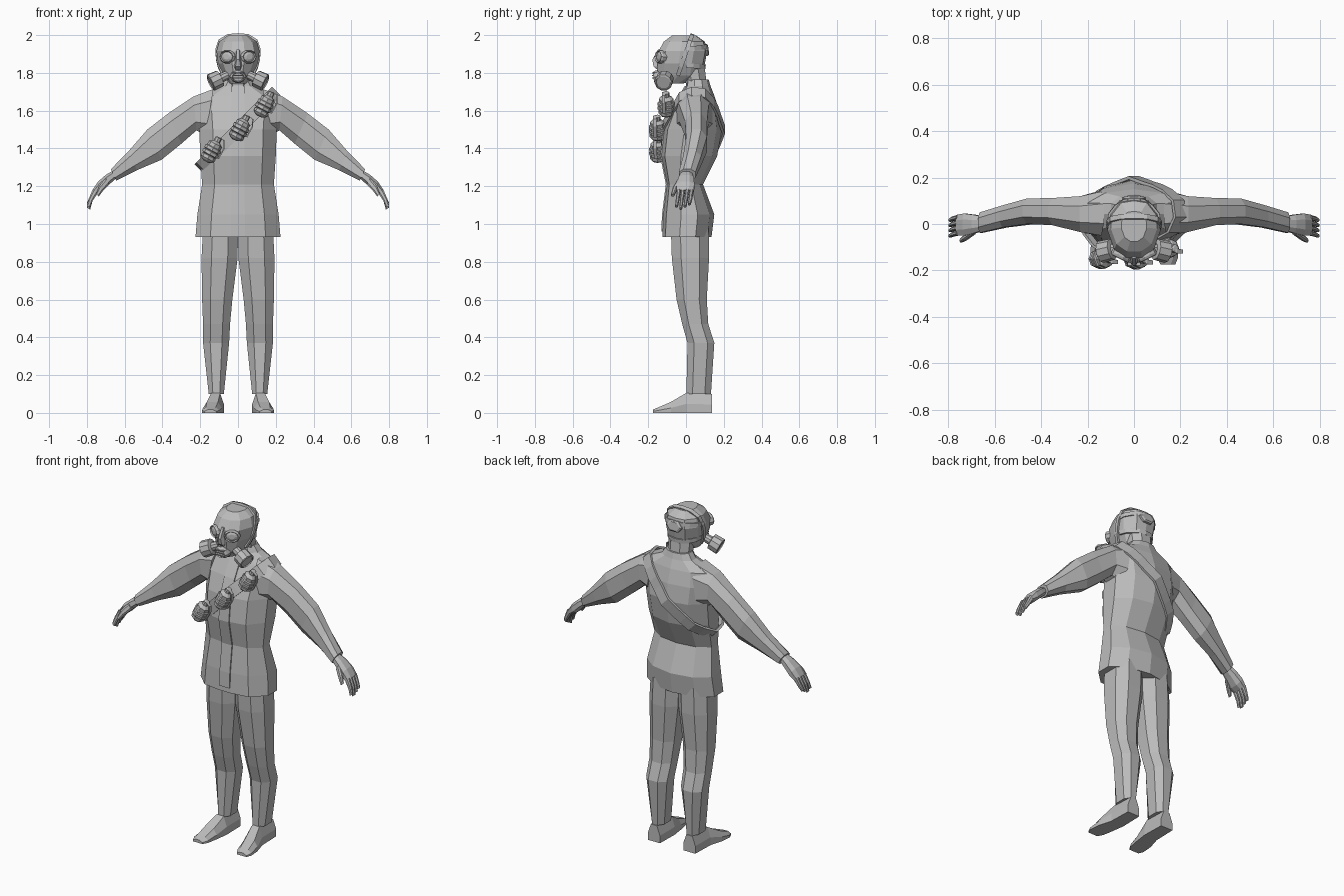
import bpy, bmesh, math
from mathutils import Vector, Matrix
from mathutils.bvhtree import BVHTree

cube = bpy.data.objects.get("Cube")
if cube:
    bpy.data.objects.remove(cube, do_unlink=True)

grey = bpy.data.materials.new("plain_grey")
grey.use_nodes = True
grey.diffuse_color = (0.5, 0.5, 0.5, 1)
bsdf = grey.node_tree.nodes["Principled BSDF"]
bsdf.inputs["Base Color"].default_value = (0.5, 0.5, 0.5, 1)
bsdf.inputs["Roughness"].default_value = 0.8


def loft(name, rings, closed=False):
    """Skin a row of point rings; returns a ray-cast tree of the result."""
    bm = bmesh.new()
    rows = [[bm.verts.new(p) for p in ring] for ring in rings]
    n = len(rows[0])
    pairs = list(zip(rows, rows[1:])) + ([(rows[-1], rows[0])] if closed else [])
    for a, b in pairs:
        for i in range(n):
            j = (i + 1) % n
            bm.faces.new((a[i], a[j], b[j], b[i]))
    if not closed:
        bm.faces.new(rows[0])
        bm.faces.new(rows[-1])
    bmesh.ops.recalc_face_normals(bm, faces=bm.faces)
    mesh = bpy.data.meshes.new(name)
    bm.to_mesh(mesh)
    tree = BVHTree.FromBMesh(bm)
    bm.free()
    mesh.materials.append(grey)
    bpy.context.collection.objects.link(bpy.data.objects.new(name, mesh))
    return tree


def body_ring(half, z, hw, yf, yb):
    """Symmetric horizontal ring from a half outline running front to back."""
    mid, dep = (yf + yb) / 2, (yb - yf) / 2
    right = [Vector((hw * u, mid + dep * v, z)) for u, v in half]
    left = [Vector((-p.x, p.y, z)) for p in reversed(right) if p.x > 1e-5]
    return right + left


OCT = [(0.45, -1), (1, -0.5), (1, 0.5), (0.45, 1),
       (-0.45, 1), (-1, 0.5), (-1, -0.5), (-0.45, -1)]


def limb_ring(s, top, bottom, y0, y1):
    """Octagon between an upper and a lower point, spanning y0 to y1."""
    a, b = Vector((s * top[0], 0, top[1])), Vector((s * bottom[0], 0, bottom[1]))
    return [(a + b) / 2 + (a - b) / 2 * v + Vector((0, (y0 + y1) / 2 + (y1 - y0) / 2 * u, 0))
            for u, v in OCT]


def turned(name, profile, matrix, sides=8):
    loft(name, [[matrix @ Vector((r * math.cos(math.tau * i / sides),
                                  r * math.sin(math.tau * i / sides), h))
                 for i in range(sides)] for r, h in profile])


def aim(pos, direction, scale=(1, 1, 1)):
    q = Vector(direction).to_track_quat('Z', 'Y')
    return Matrix.LocRotScale(Vector(pos), q, Vector(scale))


def strap(name, points, outs, side, w, t, closed=False):
    side = Vector(side).normalized()
    loft(name, [[p + side * w * a + o * t * b
                 for a, b in ((-.5, 0), (.5, 0), (.5, 1), (-.5, 1))]
                for p, o in zip(points, outs)], closed)


# Jacket body with raised collar
jacket_rows = [(.93, .225, -.125, .135), (1.05, .215, -.12, .15), (1.21, .19, -.10, .09),
               (1.36, .2, -.13, .165), (1.5, .205, -.115, .19), (1.6, .215, -.075, .175),
               (1.68, .2, -.03, .15), (1.73, .10, 0, .13), (1.765, .075, .005, .12)]
JACKET = [(.17, -1), (.65, -.88), (1, -.3), (1, .35), (.62, .82), (0, 1)]
trees = [loft("jacket", [body_ring(JACKET, *r) for r in jacket_rows])]

# Front closing flap
flap = [(.96, -.124)] + [(r[0], r[2]) for r in jacket_rows[1:8]]
strap("jacket_front_flap", [Vector((0, y + .004, z)) for z, y in flap],
      [Vector((0, -1, 0))] * len(flap), (1, 0, 0), .068, .011)

# Neck
NECK = [(.45, -1), (1, -.4), (1, .4), (.45, 1)]
loft("neck", [body_ring(NECK, 1.70, .066, .01, .115), body_ring(NECK, 1.82, .07, -.02, .1)])

for s, label in ((1, "left"), (-1, "right")):
    # Sleeve, flared a little at the cuff
    sleeve = [((.13, 1.715), (.17, 1.47), -.05, .14), ((.235, 1.675), (.22, 1.495), -.035, .12),
              ((.37, 1.585), (.30, 1.425), -.005, .112), ((.48, 1.5), (.405, 1.34), 0, .11),
              ((.58, 1.385), (.535, 1.285), -.015, .08), ((.673, 1.29), (.645, 1.23), -.038, .05)]
    trees.append(loft(label + "_sleeve", [limb_ring(s, *r) for r in sleeve]))

    # Hand: palm, four fingers and thumb
    loft(label + "_palm", [limb_ring(s, *r) for r in (
        ((.65, 1.29), (.635, 1.25), -.025, .03), ((.70, 1.26), (.675, 1.215), -.04, .04),
        ((.74, 1.225), (.715, 1.175), -.05, .045), ((.77, 1.18), (.745, 1.16), -.05, .04))])
    for k in range(4):
        y = -.049 + .0225 * k
        tip = 1.075 + .012 * abs(k - 1)
        loft(label + "_finger", [limb_ring(s, *r) for r in (
            ((.768, 1.185), (.744, 1.162), y, y + .021),
            ((.79, 1.135), (.77, 1.122), y - .005, y + .014),
            ((.80, tip + .012), (.783, tip), y - .009, y + .006))])
    loft(label + "_thumb", [limb_ring(s, *r) for r in (
        ((.70, 1.245), (.68, 1.21), -.045, -.015), ((.735, 1.2), (.715, 1.175), -.07, -.045),
        ((.752, 1.16), (.738, 1.145), -.08, -.062))])

    # Trouser leg
    leg = [(.98, 0, .185, -.08, .12), (.82, .002, .193, -.075, .122), (.6, .03, .19, -.05, .11),
           (.47, .042, .185, -.02, .118), (.37, .047, .185, .008, .15), (.1, .075, .155, .002, .132)]
    loft(label + "_trouser_leg", [
        [Vector((s * ((a + b) / 2 + (b - a) / 2 * u), (c + d) / 2 + (d - c) / 2 * v, z))
         for u, v in OCT] for z, a, b, c, d in leg])

    # Shoe, turned slightly outwards
    shoe = [(.137, .078, .158, .1), (.0, .075, .162, .105), (-.08, .086, .185, .058),
            (-.145, .098, .19, .03), (-.175, .115, .178, .018)]
    loft(label + "_shoe", [
        [Vector((s * x, y, z)) for x, z in
         ((a, 0), (b, 0), (b, h * .45), (b - .02, h), (a + .02, h), (a, h * .45))]
        for y, a, b, h in shoe])

# Head
HEAD = [(.3, -1), (.75, -.72), (1, -.1), (.95, .45), (.55, .92), (0, 1)]
head_rows = [(1.745, .045, -.125, -.01), (1.785, .075, -.148, .085), (1.85, .105, -.152, .1),
             (1.915, .114, -.145, .112), (1.965, .1, -.118, .1), (1.997, .055, -.075, .055)]
head = loft("head", [body_ring(HEAD, *r) for r in head_rows])


def wrap(tree_list, centre, directions, lift, reach=.6):
    """Surface points around a centre, lifted along each direction."""
    points = []
    for d in directions:
        start = centre + d * reach
        hits = [t.ray_cast(start, -d, reach) for t in tree_list]
        dist = min((h[3] for h in hits if h[0]), default=reach - .1)
        points.append(start - d * (dist - lift))
    return points


# Mask rim over the crown and head straps
def arc(u, v, start, end, count):
    u, v = Vector(u).normalized(), Vector(v).normalized()
    angles = [math.radians(start + (end - start) * i / (count - 1)) for i in range(count)]
    return [u * math.cos(a) + v * math.sin(a) for a in angles]


core = Vector((0, -.01, 1.88))
rim = arc((1, 0, 0), (0, .35, 1), -50, 230, 13)
strap("mask_rim", wrap([head], core, rim, -.003), rim, (0, 1, -.35), .022, .013)
for name, z, tilt in (("upper_head_strap", 1.925, .12), ("lower_head_strap", 1.84, -.08)):
    dirs = arc((1, 0, 0), (0, 1, tilt), 0, 180, 9)
    strap(name, wrap([head], Vector((0, 0, z)), dirs, -.003), dirs, (0, -tilt, 1), .024, .011)
back_pad = [(.02, .118, 1.89), (.07, .112, 1.955)]
turned("strap_buckle", [(.04, 0), (.04, .012), (.03, .018)],
       aim((0, .102, 1.92), (0, 1, .15), (1.3, .9, 1)), 6)

# Mask: goggles, nose ridge, mouthpiece and filters
for s, label in ((1, "left"), (-1, "right")):
    turned(label + "_goggle", [(.05, -.03), (.05, .008), (.043, .018), (.037, .01), (.02, .016)],
           aim((s * .054, -.133, 1.885), (s * .5, -1, .05), (.9, .72, 1)), 10)
    turned(label + "_filter", [(.024, 0), (.026, .04), (.046, .045), (.048, .1), (.04, .104),
                               (.038, .098)],
           aim((s * .055, -.1, 1.79), (s * .85, -.2, -.4)), 10)
loft("nose_ridge", [
    [Vector((x * w, y + dy, z)) for x, dy in ((-1, .05), (-.4, 0), (.4, 0), (1, .05))]
    for z, y, w in ((1.925, -.148, .018), (1.87, -.178, .02), (1.835, -.172, .032),
                    (1.815, -.15, .03))])
turned("mouthpiece", [(.045, 0), (.042, .045), (.032, .058), (.028, .05)],
       aim((0, -.115, 1.785), (0, -1, -.15), (1, .8, 1)), 8)
for k in range(3):
    strap("mouth_bar", [Vector((x, -.165, 1.772 + .014 * k)) for x in (-.028, .028)],
          [Vector((0, -1, 0))] * 2, (0, 0, 1), .006, .014)

# Shoulder belt around the torso
ring = arc((1, 0, 1), (0, 1, 0), 0, 345, 24)
strap("shoulder_belt", wrap(trees, Vector((0, .03, 1.5)), ring, .002), ring,
      (-1, 0, 1), .066, .014, True)

# Grenades hung on the belt
ridged = [(.014, -.062), (.03, -.054)]
for k in range(4):
    r = (.04, .045, .045, .038)[k]
    ridged += [(r, -.044 + .024 * k), (r, -.028 + .024 * k), (r - .006, -.024 + .024 * k)]
ridged += [(.018, .058), (.017, .08), (.01, .084)]
for x, y, z in ((-.14, -.15, 1.385), (.01, -.152, 1.5), (.14, -.105, 1.625)):
    m = Matrix.Translation((x, y, z)) @ Matrix.Rotation(math.radians(28), 4, 'Y')
    turned("grenade", ridged, m)
    lever = [(0, -.012, .084), (.03, -.014, .08), (.048, -.014, .045), (.047, -.01, -.02)]
    out = (m.to_3x3() @ Vector((1, 0, .3))).normalized()
    strap("grenade_lever", [m @ Vector(p) for p in lever], [out] * 4, (0, 1, 0), .018, .007)
